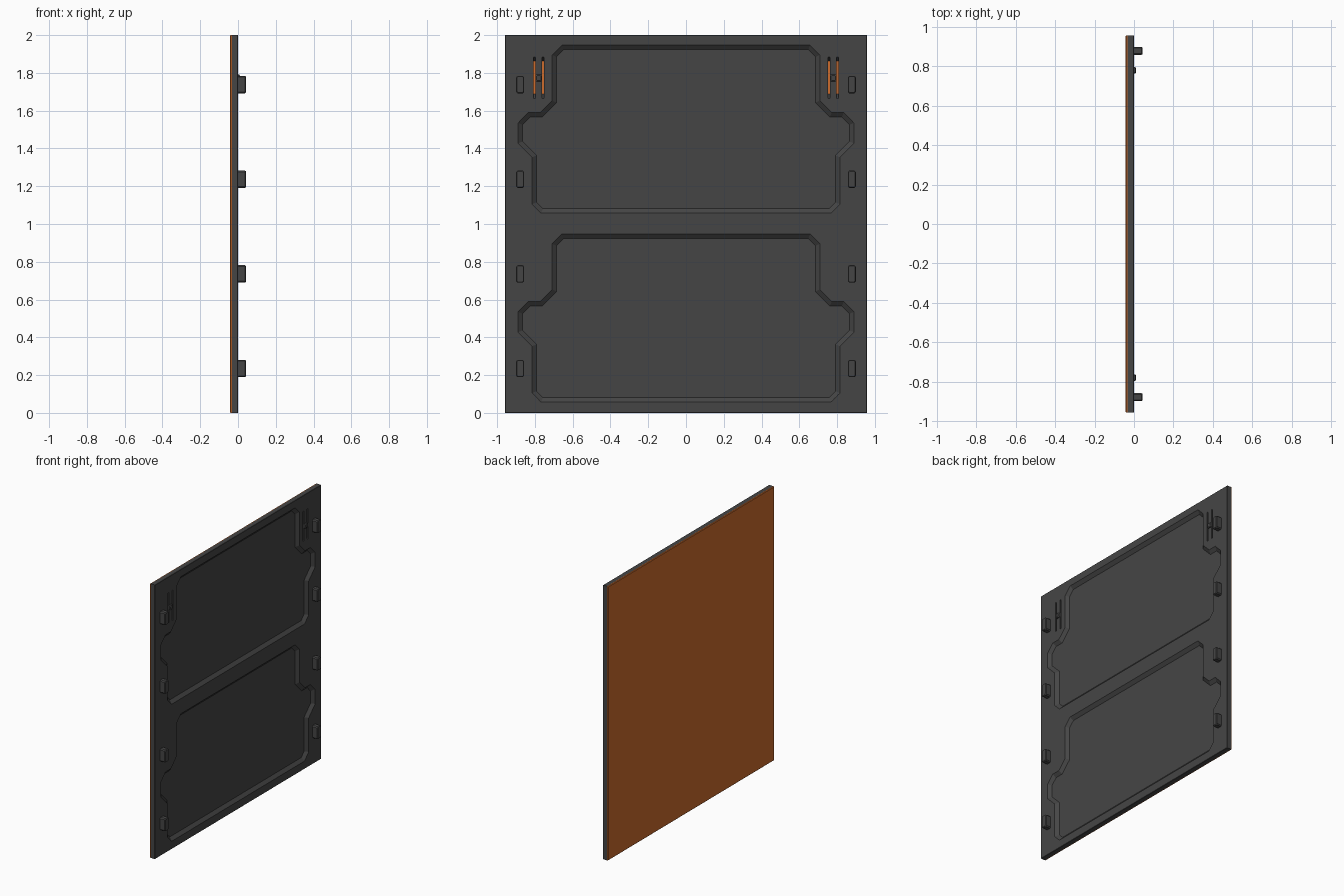
import bpy, bmesh
from mathutils import Vector

if "Cube" in bpy.data.objects:
    bpy.data.objects.remove(bpy.data.objects["Cube"])


def material(name, color):
    m = bpy.data.materials.new(name)
    m.diffuse_color = color
    m.use_nodes = True
    m.node_tree.nodes["Principled BSDF"].inputs["Base Color"].default_value = m.diffuse_color
    return m


DARK = material("dark_grey", (0.06, 0.06, 0.06, 1))
ORANGE = material("orange", (0.62, 0.15, 0.025, 1))


def finish(name, bm, mat):
    bmesh.ops.recalc_face_normals(bm, faces=bm.faces)
    me = bpy.data.meshes.new(name)
    bm.to_mesh(me)
    bm.free()
    ob = bpy.data.objects.new(name, me)
    bpy.context.collection.objects.link(ob)
    me.materials.append(mat)
    return ob


def loft(bm, rings):
    """Closed solid through (x, [(y, z), ...]) rings."""
    loops = [[bm.verts.new((x, y, z)) for y, z in pts] for x, pts in rings]
    n = len(loops[0])
    for a, b in zip(loops, loops[1:]):
        for i in range(n):
            j = (i + 1) % n
            bm.faces.new((a[i], a[j], b[j], b[i]))
    bm.faces.new(loops[0])
    bm.faces.new(loops[-1])


def rect(y, z, hy, hz, c=0.0):
    """Rectangle with optionally chamfered corners."""
    if not c:
        return [(y - hy, z - hz), (y + hy, z - hz), (y + hy, z + hz), (y - hy, z + hz)]
    return [(y - hy + c, z - hz), (y + hy - c, z - hz), (y + hy, z - hz + c), (y + hy, z + hz - c),
            (y + hy - c, z + hz), (y - hy + c, z + hz), (y - hy, z + hz - c), (y - hy, z - hz + c)]


def inset(pts, d):
    """Mitred inward offset of a counter-clockwise outline."""
    out = []
    for i, p in enumerate(pts):
        a, p, b = Vector(pts[i - 1]), Vector(p), Vector(pts[(i + 1) % len(pts)])
        u, v = (p - a).normalized(), (b - p).normalized()
        nu, nv = Vector((-u.y, u.x)), Vector((-v.y, v.x))
        out.append(tuple(p + (nu + nv) * d / (1 + nu.dot(nv))))
    return out


# orange back sheet and dark front panel
W = 0.957
bm = bmesh.new()
loft(bm, [(-0.042, rect(0, 1, W - 0.004, 0.996)), (-0.038, rect(0, 1, W, 1)),
          (-0.033, rect(0, 1, W, 1))])
finish("back_sheet", bm, ORANGE)

bm = bmesh.new()
loft(bm, [(-0.033, rect(0, 1, W, 1)), (-0.002, rect(0, 1, W, 1)),
          (0, rect(0, 1, W - 0.002, 0.998))])
panel = finish("front_panel", bm, DARK)

# recess outline: right half from bottom to top, then mirrored
half = [(0.767, 0.057), (0.815, 0.105), (0.815, 0.353), (0.889, 0.427), (0.889, 0.535),
        (0.835, 0.590), (0.772, 0.590), (0.709, 0.653), (0.709, 0.895), (0.657, 0.947)]
outline = half + [(-y, z) for y, z in reversed(half)]

cut = bmesh.new()
for dz in (0, 1):
    pts = [(y, z + dz) for y, z in outline]
    loft(cut, [(0.008, inset(pts, -0.0096)), (-0.020, inset(pts, 0.024))])

# narrow through slots with sloped ends, showing the orange sheet
for s in (-1, 1):
    for y in (0.757, 0.802):
        loft(cut, [(0.008, rect(s * y, 1.775, 0.006, 0.116)),
                   (-0.033, rect(s * y, 1.775, 0.006, 0.087)),
                   (-0.036, rect(s * y, 1.775, 0.006, 0.087))])
cutter = finish("cutter", cut, DARK)
cutter.hide_render = True
mod = panel.modifiers.new("cut", 'BOOLEAN')
mod.operation = 'DIFFERENCE'
mod.solver = 'EXACT'
mod.object = cutter
bpy.context.view_layer.objects.active = panel
bpy.ops.object.modifier_apply(modifier="cut")
bpy.data.objects.remove(cutter)

# mounting clips and the small grip between the slots
for s, side in ((-1, "left"), (1, "right")):
    for i in range(4):
        z = 0.235 + 0.501 * i
        bm = bmesh.new()
        loft(bm, [(-0.002, rect(s * 0.878, z, 0.021, 0.046, 0.007)),
                  (0.037, rect(s * 0.878, z, 0.021, 0.046, 0.007)),
                  (0.042, rect(s * 0.878, z, 0.017, 0.042, 0.006))])
        finish(f"clip_{side}_{i + 1}", bm, DARK)
    bm = bmesh.new()
    loft(bm, [(-0.002, rect(s * 0.7795, 1.773, 0.0165, 0.018, 0.005)),
              (0.006, rect(s * 0.7795, 1.773, 0.0165, 0.018, 0.005)),
              (0.010, rect(s * 0.7795, 1.773, 0.011, 0.013, 0.004))])
    finish(f"slot_grip_{side}", bm, DARK)
